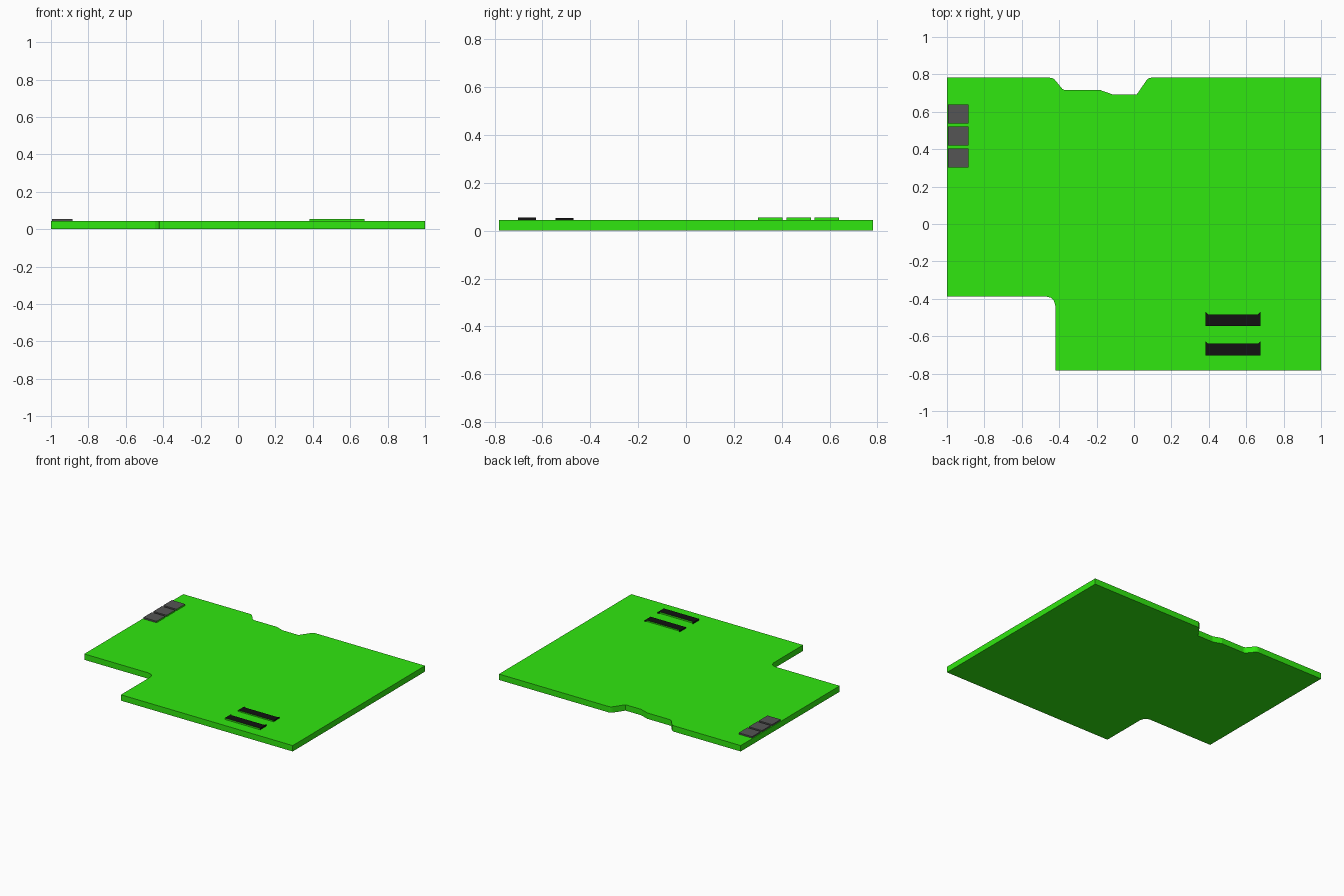
import bpy, bmesh

if "Cube" in bpy.data.objects:
    bpy.data.objects.remove(bpy.data.objects["Cube"])


def material(name, rgb):
    m = bpy.data.materials.new(name)
    m.diffuse_color = (*rgb, 1)
    m.use_nodes = True
    m.node_tree.nodes["Principled BSDF"].inputs["Base Color"].default_value = m.diffuse_color
    return m


green = material("board_green", (0.03, 0.8, 0.005))
grey = material("pad_grey", (0.09, 0.09, 0.09))
black = material("socket_black", (0.006, 0.006, 0.006))

BOARD_TOP, PART_TOP = 0.044, 0.055


def prism(name, outline, z0, z1, mats, side_slots=None):
    """Closed extrusion of an outline, with a material slot per side."""
    bm = bmesh.new()
    lo = [bm.verts.new((x, y, z0)) for x, y in outline]
    hi = [bm.verts.new((x, y, z1)) for x, y in outline]
    bm.faces.new(lo[::-1])
    bm.faces.new(hi)
    n = len(lo)
    for i in range(n):
        j = (i + 1) % n
        f = bm.faces.new((lo[i], lo[j], hi[j], hi[i]))
        f.material_index = side_slots[i] if side_slots else 0
    bmesh.ops.recalc_face_normals(bm, faces=bm.faces)
    mesh = bpy.data.meshes.new(name)
    bm.to_mesh(mesh)
    bm.free()
    for m in mats:
        mesh.materials.append(m)
    ob = bpy.data.objects.new(name, mesh)
    bpy.context.collection.objects.link(ob)
    return ob


# Board with a stepped notch at the back and a cut-out front left corner
outline = [(-1, -0.388), (-0.47, -0.388), (-0.445, -0.394), (-0.428, -0.41),
           (-0.421, -0.435), (-0.421, -0.782), (1, -0.782), (1, 0.782),
           (0.09, 0.782), (0.078, 0.779), (0.068, 0.77), (0.015, 0.693),
           (-0.115, 0.693), (-0.18, 0.716), (-0.37, 0.716), (-0.383, 0.722),
           (-0.425, 0.773), (-0.437, 0.78), (-0.45, 0.782), (-1, 0.782)]
prism("board", outline, 0, BOARD_TOP, [green])

# Three contact pads on the left edge, with board-green inner sides
for i in range(3):
    y0 = 0.302 + 0.118 * i
    y1 = y0 + 0.102
    prism(f"contact_pad_{i + 1}",
          [(-0.995, y0), (-0.885, y0), (-0.885, y1), (-0.995, y1)],
          BOARD_TOP, PART_TOP, [grey, green], [0, 1, 0, 0])

# Two long sockets with a shallow recess between pointed back corners;
# the front and recessed back sides are board-green
for i, (y0, y1, top) in enumerate([(-0.702, -0.628, PART_TOP),
                                   (-0.545, -0.471, 0.053)]):
    prism(f"socket_{i + 1}",
          [(0.383, y0), (0.675, y0), (0.675, y1), (0.663, y1 - 0.012),
           (0.395, y1 - 0.012), (0.383, y1)],
          BOARD_TOP, top, [black, green], [1, 0, 0, 1, 0, 0])
